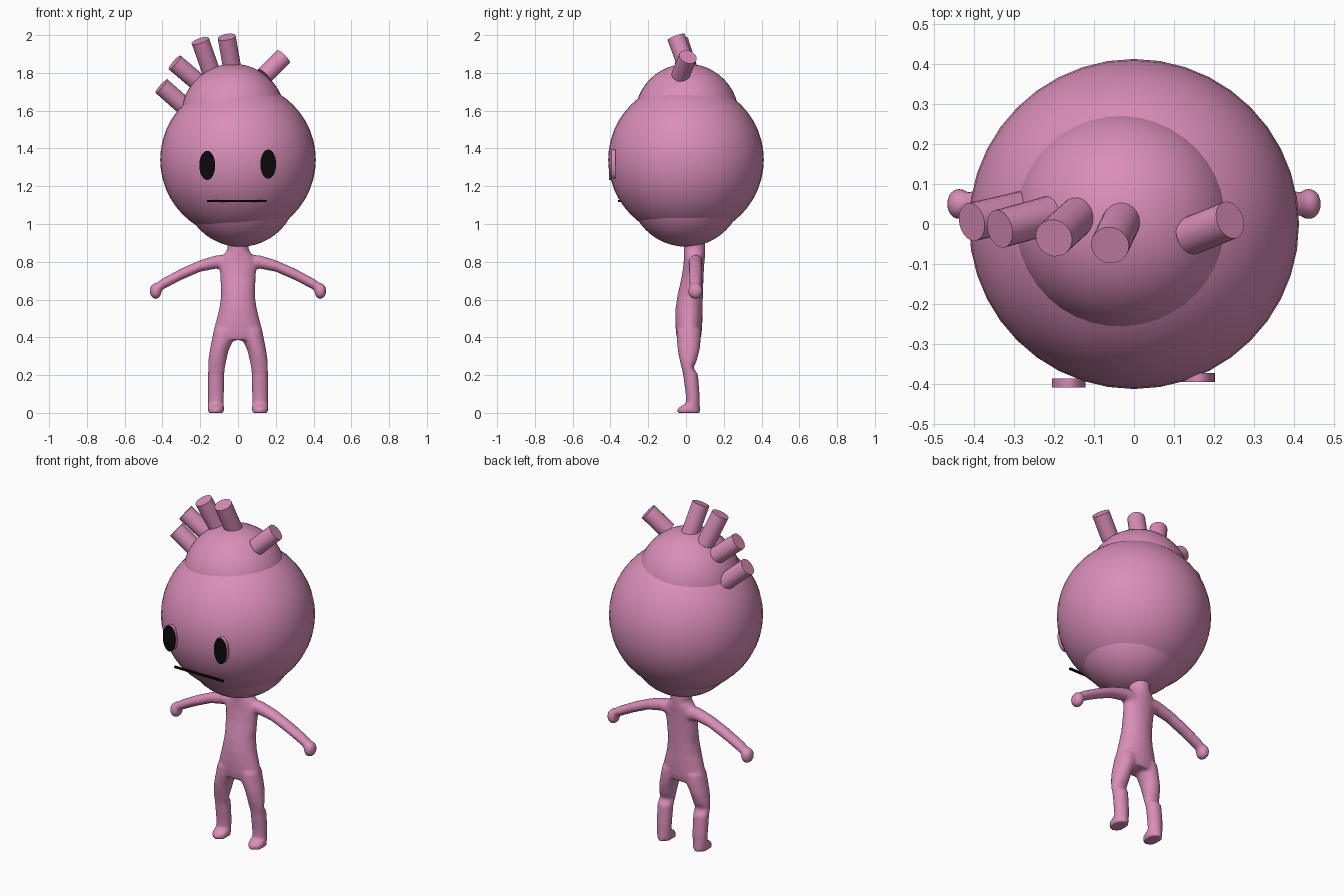
import bpy, bmesh, math
from mathutils import Vector, Matrix

if "Cube" in bpy.data.objects:
    bpy.data.objects.remove(bpy.data.objects["Cube"])


def material(name, rgb):
    m = bpy.data.materials.new(name)
    m.diffuse_color = (*rgb, 1)
    m.use_nodes = True
    m.node_tree.nodes["Principled BSDF"].inputs["Base Color"].default_value = m.diffuse_color
    return m


PINK = material("pink", (0.70, 0.27, 0.48))
BLACK = material("black", (0.003, 0.003, 0.003))


def finish(bm, name, mats, angle=40):
    me = bpy.data.meshes.new(name)
    bmesh.ops.recalc_face_normals(bm, faces=bm.faces)
    bm.to_mesh(me)
    bm.free()
    ob = bpy.data.objects.new(name, me)
    bpy.context.collection.objects.link(ob)
    for m in mats:
        me.materials.append(m)
    bpy.ops.object.select_all(action='DESELECT')
    ob.select_set(True)
    bpy.context.view_layer.objects.active = ob
    bpy.ops.object.shade_smooth_by_angle(angle=math.radians(angle))
    return ob


def ball(bm, loc, scale, u=40, v=24):
    mat = Matrix.Translation(loc) @ Matrix.Diagonal((*scale, 1))
    bmesh.ops.create_uvsphere(bm, u_segments=u, v_segments=v, radius=1, matrix=mat)


def loft(bm, rings, along_x=False, n=20):
    """Closed tube through elliptical rings (centre x, y, z, half width, half depth)."""
    loops = []
    for x, y, z, a, b in rings:
        loop = []
        for i in range(n):
            t = 2 * math.pi * i / n
            c, s = a * math.cos(t), b * math.sin(t)
            loop.append(bm.verts.new((x, y + c, z + s) if along_x else (x + c, y + s, z)))
        loops.append(loop)
    for p, q in zip(loops, loops[1:]):
        for i in range(n):
            j = (i + 1) % n
            bm.faces.new((p[i], p[j], q[j], q[i]))
    bm.faces.new(loops[0])
    bm.faces.new(loops[-1])


# Head: main ball, crown and chin
for name, loc, r in (("head", (0, 0, 1.34), 0.412),
                     ("crown", (-0.025, 0.005, 1.572), 0.276),
                     ("chin", (0.012, 0, 1.18), 0.30)):
    bm = bmesh.new()
    ball(bm, loc, (r, r, r))
    finish(bm, name, [PINK])

# Hair tufts: (base, tip)
TUFTS = [((-0.275, 0.035, 1.615), (-0.405, 0.005, 1.73)),
         ((-0.20, 0.025, 1.74), (-0.335, -0.012, 1.855)),
         ((-0.14, 0.02, 1.80), (-0.20, -0.035, 1.97)),
         ((-0.03, 0.01, 1.82), (-0.06, -0.053, 1.99)),
         ((0.14, -0.03, 1.785), (0.24, 0.01, 1.885))]
for k, (a, b) in enumerate(TUFTS):
    a, b = Vector(a), Vector(b)
    d = b - a
    mat = Matrix.Translation((a + b) / 2) @ d.to_track_quat('Z', 'Y').to_matrix().to_4x4()
    bm = bmesh.new()
    bmesh.ops.create_cone(bm, cap_ends=True, segments=24, radius1=0.048, radius2=0.048,
                          depth=d.length, matrix=mat)
    finish(bm, f"hair_tuft_{k + 1}", [PINK])

# Eyes: thin oval discs with a black front face
for name, x, y, z in (("eye_left", -0.163, -0.397, 1.31), ("eye_right", 0.16, -0.383, 1.317)):
    bm = bmesh.new()
    mat = (Matrix.Translation((x, y, z)) @ Matrix.Diagonal((0.042, 1, 0.077, 1))
           @ Matrix.Rotation(math.pi / 2, 4, 'X'))
    bmesh.ops.create_cone(bm, cap_ends=True, segments=32, radius1=1, radius2=1,
                          depth=0.022, matrix=mat)
    bm.normal_update()
    for f in bm.faces:
        f.material_index = 1 if f.normal.y < -0.9 else 0
    finish(bm, name, [PINK, BLACK])

# Mouth: thin straight bar
bm = bmesh.new()
bmesh.ops.create_cube(bm, size=1, matrix=Matrix.Translation((-0.006, -0.354, 1.122))
                      @ Matrix.Diagonal((0.316, 0.012, 0.010, 1)))
finish(bm, "mouth", [BLACK])

# Body: torso, arms and legs fused into one smooth skin
bm = bmesh.new()
loft(bm, [(0, 0.045, 0.96, 0.056, 0.055), (0, 0.045, 0.86, 0.057, 0.057),
          (0, 0.045, 0.83, 0.085, 0.056), (0, 0.042, 0.79, 0.10, 0.055),
          (0, 0.035, 0.72, 0.094, 0.058), (0, 0.022, 0.62, 0.09, 0.068),
          (0, 0.016, 0.55, 0.10, 0.072), (0, 0.015, 0.48, 0.118, 0.072),
          (0, 0.015, 0.42, 0.134, 0.068), (0, 0.015, 0.385, 0.135, 0.06)])
for s in (-1, 1):
    loft(bm, [(s * x, 0.05, z, ry, rz) for x, z, ry, rz in
              ((0.03, 0.79, 0.04, 0.045), (0.11, 0.80, 0.037, 0.036), (0.20, 0.778, 0.035, 0.031),
               (0.30, 0.734, 0.034, 0.031), (0.40, 0.682, 0.032, 0.030), (0.43, 0.66, 0.03, 0.03))],
         along_x=True)
    ball(bm, (s * 0.436, 0.05, 0.645), (0.032, 0.04, 0.043), 20, 12)
    loft(bm, [(s * x, y, z, rx, ry) for x, y, z, rx, ry in
              ((0.117, 0.015, 0.0, 0.044, 0.060), (0.117, 0.015, 0.025, 0.044, 0.060),
               (0.117, 0.036, 0.05, 0.042, 0.036), (0.117, 0.035, 0.10, 0.043, 0.037),
               (0.116, 0.024, 0.205, 0.044, 0.040), (0.114, 0.008, 0.237, 0.045, 0.031),
               (0.110, 0.012, 0.275, 0.048, 0.045), (0.100, 0.014, 0.33, 0.050, 0.058),
               (0.080, 0.015, 0.39, 0.058, 0.064), (0.070, 0.015, 0.44, 0.058, 0.064))])
body = finish(bm, "body", [PINK])
rm = body.modifiers.new("fuse", 'REMESH')
rm.mode = 'VOXEL'
rm.voxel_size = 0.009
rm.use_smooth_shade = True
sm = body.modifiers.new("soften", 'SMOOTH')
sm.factor = 0.5
sm.iterations = 5
for m in ("fuse", "soften"):
    bpy.ops.object.modifier_apply(modifier=m)
bpy.ops.object.shade_smooth()
